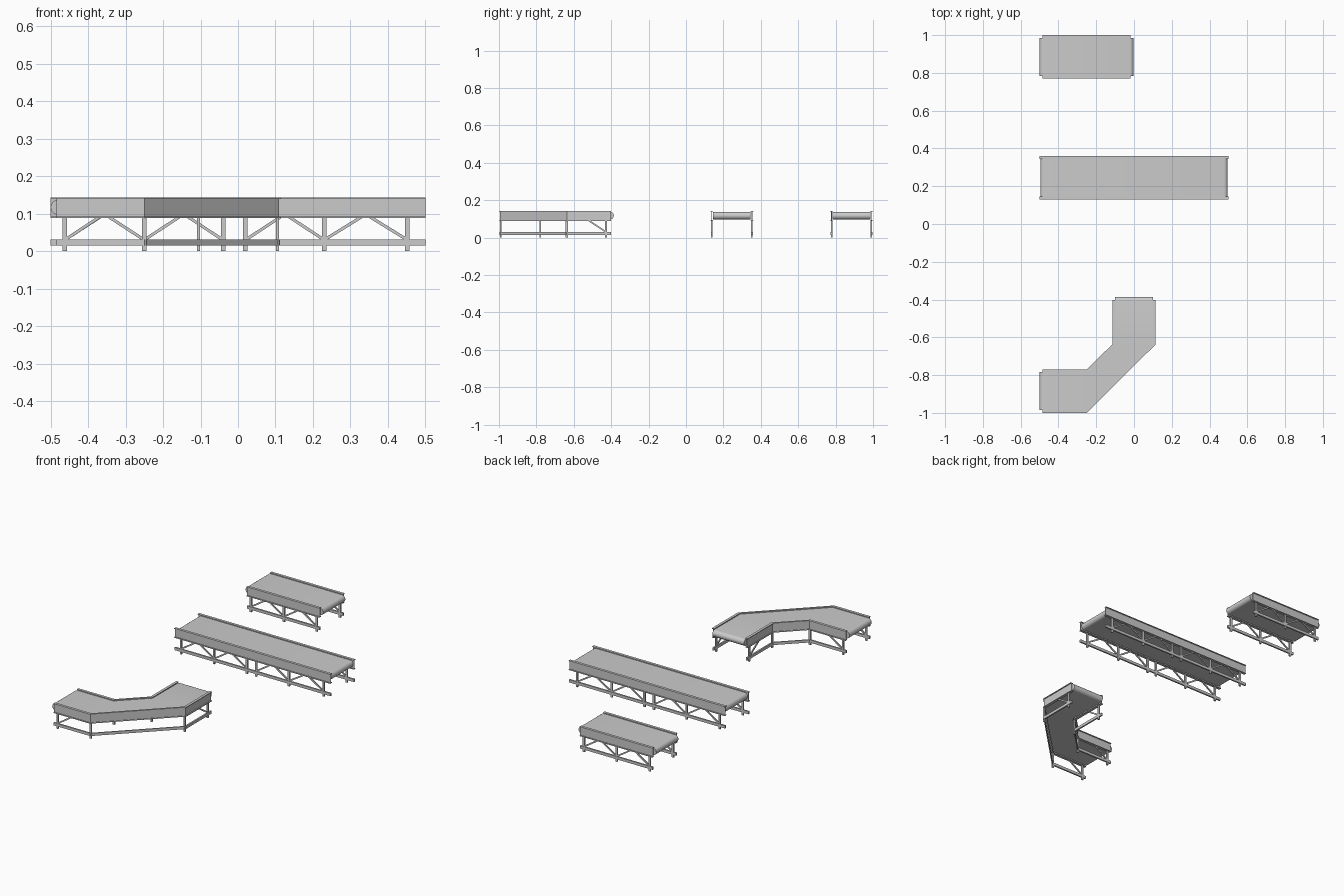
import bpy, bmesh, math
from mathutils import Vector

if "Cube" in bpy.data.objects:
    bpy.data.objects.remove(bpy.data.objects["Cube"])

R, ZB = 0.02, 0.117          # belt roller radius and axis height
ZR0, ZR1 = 0.088, 0.143      # side rail bottom and top


def finish(bm, name, smooth=False):
    bmesh.ops.recalc_face_normals(bm, faces=bm.faces[:])
    me = bpy.data.meshes.new(name)
    bm.to_mesh(me)
    bm.free()
    ob = bpy.data.objects.new(name, me)
    bpy.context.collection.objects.link(ob)
    if smooth:
        bpy.ops.object.select_all(action='DESELECT')
        ob.select_set(True)
        bpy.context.view_layer.objects.active = ob
        bpy.ops.object.shade_smooth_by_angle(angle=math.radians(35))


def loft(bm, rings):
    """Skin equal-length rings of points and cap both ends."""
    vs = [[bm.verts.new(p) for p in r] for r in rings]
    n = len(vs[0])
    for a, b in zip(vs, vs[1:]):
        for i in range(n):
            j = (i + 1) % n
            bm.faces.new((a[i], a[j], b[j], b[i]))
    bm.faces.new(vs[0])
    bm.faces.new(vs[-1])


def sweep(bm, stations, profile):
    """Sweep a (sideways, height) profile along (origin, sideways vector) stations."""
    loft(bm, [[o + l * d + Vector((0, 0, z)) for d, z in profile] for o, l in stations])


def bar(bm, p, q, lat, w, t):
    """Rectangular bar from p to q; t thick along lat, w the other way."""
    side = (q - p).cross(lat).normalized() * w / 2
    lat = lat * t / 2
    loft(bm, [[c + side + lat, c - side + lat, c - side - lat, c + side - lat] for c in (p, q)])


def rect(d0, d1, z0, z1):
    return [(d0, z0), (d1, z0), (d1, z1), (d0, z1)]


def flanged(c):
    """I-shaped side rail section centred sideways on c."""
    f, w, t = 0.0075, 0.002, 0.004
    half = [(f, ZR0), (f, ZR0 + t), (w, ZR0 + t), (w, ZR1 - t), (f, ZR1 - t), (f, ZR1)]
    return [(c + d, z) for d, z in half] + [(c - d, z) for d, z in reversed(half)]


def conveyor(name, stations, overhang, legs, braces):
    # stations describe the rails; the belt overhangs both ends
    stations = [(Vector((*o, 0)), Vector((*l, 0))) for o, l in stations]
    d0 = (stations[0][0] - stations[1][0]).normalized()
    d1 = (stations[-1][0] - stations[-2][0]).normalized()
    a = stations[0][0] + d0 * overhang
    b = stations[-1][0] + d1 * overhang

    # belt with half-round ends
    steps = [(R * (1 - math.cos(t)), R * math.sin(t))
             for t in (math.radians(x) for x in (3, 15, 30, 45, 60, 75, 90))]
    ends = [(a - d0 * s, stations[0][1], h) for s, h in steps]
    mids = [(o, l, R) for o, l in stations[1:-1]]
    tail = [(b - d1 * s, stations[-1][1], h) for s, h in reversed(steps)]
    bm = bmesh.new()
    loft(bm, [[o + l * d + Vector((0, 0, z)) for d, z in rect(-0.101, 0.101, ZB - h, ZB + h)]
              for o, l, h in ends + mids + tail])
    finish(bm, name + "_belt", True)

    # side rails and lower rails
    bm, low = bmesh.new(), bmesh.new()
    for s in (-1, 1):
        sweep(bm, stations, flanged(s * 0.1075))
        sweep(low, stations, rect(s * 0.103, s * 0.112, 0.015, 0.031))
    finish(bm, name + "_side_rails")
    finish(low, name + "_lower_rails")

    # legs and diagonal braces on both sides
    bm, br = bmesh.new(), bmesh.new()
    for s in (-1, 1):
        for o, l in legs:
            p, l = Vector((*o, 0)), Vector((*l, 0))
            p = p + l * s * 0.106
            bar(bm, p, p + Vector((0, 0, ZR0 + 0.002)), l, 0.012, 0.008)
        for o, e, l in braces:
            l = Vector((*l, 0))
            bar(br, Vector((*o, 0.03)) + l * s * 0.107,
                Vector((*e, ZR0 + 0.003)) + l * s * 0.107, l, 0.008, 0.006)
    finish(bm, name + "_legs")
    finish(br, name + "_braces")


def straight(name, x0, x1, y, overhang, bays):
    lat = (0, 1)
    legs, braces = [], []
    for xs in bays:
        legs += [((x, y), lat) for x in xs]
        for p, q in zip(xs, xs[1:]):
            g = (q - p) / 2 - 0.012
            braces += [((p, y), (p + g, y), lat), ((q, y), (q - g, y), lat)]
    conveyor(name, [((x0, y), lat), ((x1, y), lat)], overhang, legs, braces)


# short and long straight conveyors
left_bay, right_bay = (-0.462, -0.25, -0.04), (0.02, 0.23, 0.452)
straight("short_conveyor", -0.484, -0.018, 0.885, 0.016, [left_bay])
straight("long_conveyor", -0.5, 0.5, 0.245, -0.004, [left_bay, right_bay])

# corner conveyor turning from +x to +y
E, N = (0, 1), (-1, 0)
conveyor("corner_conveyor",
         [((-0.484, -0.885), E), ((-0.25, -0.885), E), ((0, -0.637), N), ((0, -0.402), N)],
         0.016,
         [((-0.462, -0.885), E), ((-0.25, -0.885), E), ((0, -0.637), N), ((0, -0.428), N)],
         [((-0.462, -0.885), (-0.37, -0.885), E), ((0, -0.428), (0, -0.52), N)])
